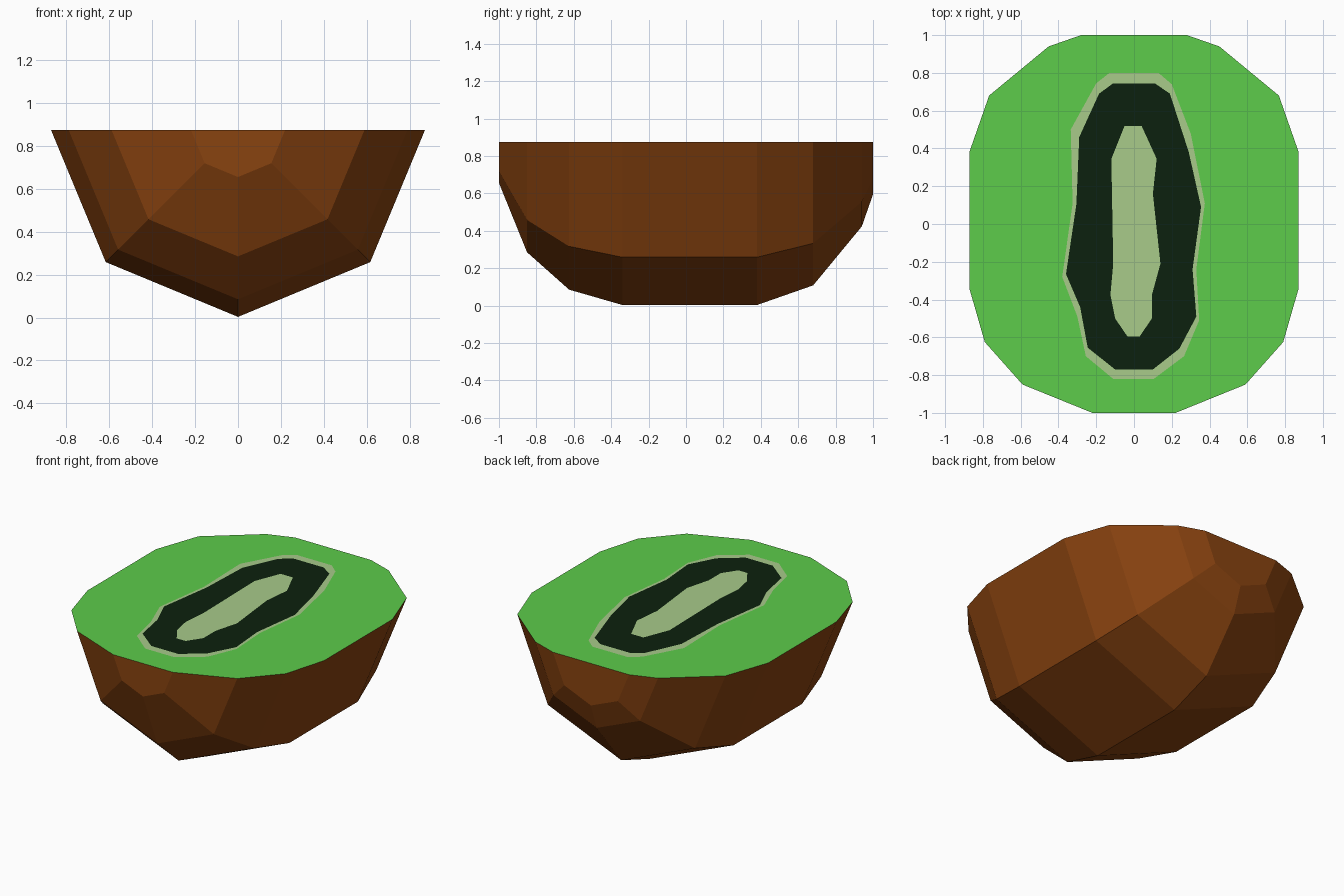
import bpy, bmesh, math

if "Cube" in bpy.data.objects:
    bpy.data.objects.remove(bpy.data.objects["Cube"])

TOP = 0.875  # height of the cut face


def material(name, rgb):
    m = bpy.data.materials.new(name)
    m.diffuse_color = (*rgb, 1)
    m.use_nodes = True
    m.node_tree.nodes["Principled BSDF"].inputs["Base Color"].default_value = m.diffuse_color
    return m


brown = material("brown skin", (0.25, 0.056, 0.0050))
green = material("green flesh", (0.109, 0.604, 0.069))
pale = material("pale green", (0.392, 0.597, 0.254))
dark = material("dark seeds", (0.0037, 0.0152, 0.0044))


def finish(bm, name, mat):
    me = bpy.data.meshes.new(name)
    bm.to_mesh(me)
    bm.free()
    me.materials.append(mat)
    ob = bpy.data.objects.new(name, me)
    bpy.context.collection.objects.link(ob)


def plate(name, pts, z, mat):
    bm = bmesh.new()
    f = bm.faces.new([bm.verts.new((x, y, z)) for x, y in pts])
    f.normal_update()
    if f.normal.z < 0:
        f.normal_flip()
    bmesh.ops.triangulate(bm, faces=[f])
    finish(bm, name, mat)


# Half-fruit profile: (y, radius)
profile = [(-1, 0.22), (-0.85, 0.59), (-0.625, 0.79), (-0.34, 0.872),
           (0.38, 0.872), (0.68, 0.767), (0.94, 0.452), (1, 0.28)]

# Skin: half of an eight-sided lathe around the y axis
bm = bmesh.new()
rings = [[bm.verts.new((r * math.cos(i * math.pi / 4), y,
                        TOP - r * math.sin(i * math.pi / 4)))
          for i in range(5)] for y, r in profile]
for a, b in zip(rings, rings[1:]):
    for i in range(4):
        bm.faces.new((a[i], a[i + 1], b[i + 1], b[i]))
bm.faces.new(rings[0])
bm.faces.new(rings[-1][::-1])
bmesh.ops.recalc_face_normals(bm, faces=bm.faces)
if min(bm.faces, key=lambda f: f.calc_center_median().z).normal.z > 0:
    bmesh.ops.reverse_faces(bm, faces=bm.faces)
finish(bm, "skin", brown)

# Flesh: flat cut face
plate("flesh", [(r, y) for y, r in profile] +
      [(-r, y) for y, r in reversed(profile)], TOP, green)

# Pale rim, dark seed band and pale core as thin stacked plates
plate("pale_rim", [
    (-0.13, 0.80), (0.13, 0.80), (0.20, 0.74), (0.30, 0.48), (0.375, 0.11),
    (0.33, -0.24), (0.345, -0.51), (0.265, -0.70), (0.105, -0.82),
    (-0.11, -0.82), (-0.255, -0.70), (-0.30, -0.49), (-0.38, -0.28),
    (-0.325, 0.11), (-0.335, 0.50), (-0.20, 0.745)], TOP + 0.001, pale)
plate("seed_band", [
    (-0.11, 0.745), (0.11, 0.745), (0.19, 0.69), (0.29, 0.38), (0.355, 0.09),
    (0.31, -0.24), (0.33, -0.49), (0.24, -0.66), (0.10, -0.77),
    (-0.10, -0.77), (-0.245, -0.655), (-0.285, -0.44), (-0.36, -0.265),
    (-0.305, 0.105), (-0.29, 0.46), (-0.185, 0.69)], TOP + 0.002, dark)
plate("core", [
    (-0.05, 0.52), (0.04, 0.52), (0.12, 0.345), (0.10, 0.16), (0.14, -0.21),
    (0.095, -0.375), (0.095, -0.50), (0.03, -0.595), (-0.035, -0.595),
    (-0.10, -0.50), (-0.125, -0.375), (-0.11, -0.21), (-0.12, 0.345)],
    TOP + 0.003, pale)
